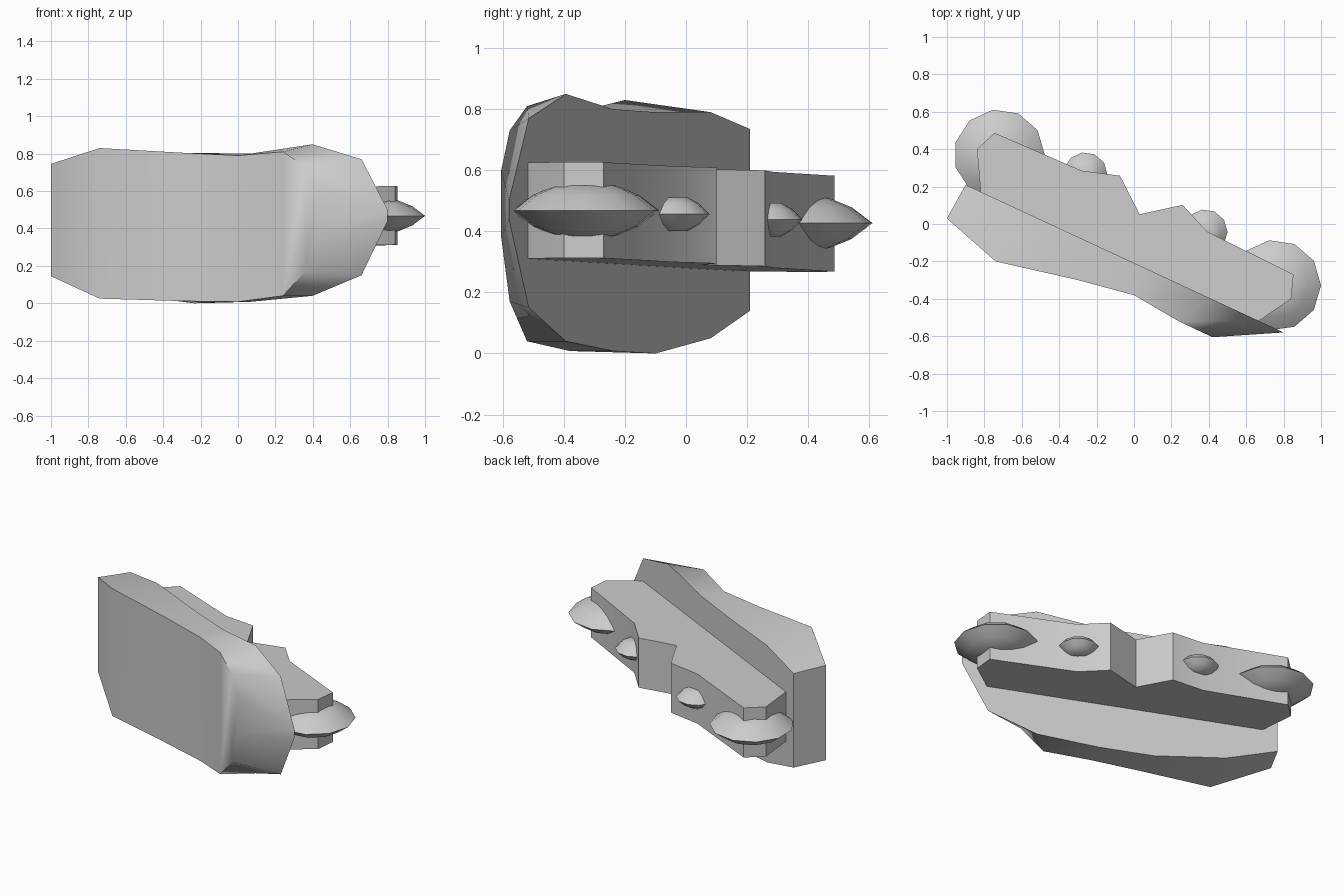
import bpy, bmesh, math

if "Cube" in bpy.data.objects:
    bpy.data.objects.remove(bpy.data.objects["Cube"])

ANG = math.radians(-24.9)          # the whole model is turned about z
C, S = math.cos(ANG), math.sin(ANG)


def turn(u, v, z):
    """Slab axes (u along, v backwards) to world."""
    return (u * C - v * S, u * S + v * C, z)


def strip_mid(x, y):
    """Height of the slightly tilted middle plane of the rear part."""
    return 0.447 + 0.025 * (x * C + y * S)


def finish(name, bm, angle):
    bmesh.ops.recalc_face_normals(bm, faces=bm.faces[:])
    me = bpy.data.meshes.new(name)
    bm.to_mesh(me)
    bm.free()
    ob = bpy.data.objects.new(name, me)
    bpy.context.collection.objects.link(ob)
    bpy.ops.object.select_all(action='DESELECT')
    ob.select_set(True)
    bpy.context.view_layer.objects.active = ob
    bpy.ops.object.shade_smooth_by_angle(angle=math.radians(angle))
    return ob


# Front plate: columns of (front u, front v, top, bottom, back u, back top, back bottom)
BACK_V = -0.189
columns = [
    (-.92, -.394, .745, .145, -.905, .735, .14),
    (-.587, -.493, .83, .025, -.60, .79, .05),
    (-.146, -.398, .805, .012, -.17, .79, .0),
    (.16, -.345, .79, .008, .16, .80, .008),
    (.437, -.371, .81, .04, .527, .85, .04),
    (.57, -.372, .73, .17, .816, .77, .15),
    (.636, -.372, .60, .38, .97, .50, .44),
]
bm = bmesh.new()
rings = []
for fu, fv, ft, fb, bu, bt, bb in columns:
    pts = [(fu, fv, fb), (fu, fv, ft), (bu, BACK_V, bt), (bu, BACK_V, bb)]
    rings.append([bm.verts.new(turn(*p)) for p in pts])
for a, b in zip(rings, rings[1:]):
    for i in range(4):
        j = (i + 1) % 4
        bm.faces.new((a[i], a[j], b[j], b[i]))
bm.faces.new(rings[0])
bm.faces.new(rings[-1])
finish("front_plate", bm, 40)

# Rear bar: plan outline extruded about the tilted middle plane
outline = [(-.815, .12), (-.84, .40), (-.745, .487), (-.28, .285), (-.075, .258),
           (.03, .052), (.26, .102), (.39, -.04), (.853, -.27), (.84, -.40),
           (.68, -.51), (.60, -.55)]
bm = bmesh.new()
low = [bm.verts.new((x, y, strip_mid(x, y) - .157)) for x, y in outline]
high = [bm.verts.new((x, y, strip_mid(x, y) + .157)) for x, y in outline]
for i in range(len(outline)):
    j = (i + 1) % len(outline)
    bm.faces.new((low[i], low[j], high[j], high[i]))
bm.faces.new(low)
bm.faces.new(high)
finish("rear_bar", bm, 40)


# Lens-shaped discs set into the bar
def disc(name, x, y, r, half, sides=11):
    bm = bmesh.new()
    zc = strip_mid(x, y)
    profile = [(.40, -1), (.72, -.62), (1, 0), (.72, .62), (.40, 1)]
    loops = []
    for pr, pz in profile:
        loops.append([bm.verts.new((x + r * pr * math.cos(2 * math.pi * k / sides),
                                    y + r * pr * math.sin(2 * math.pi * k / sides),
                                    zc + half * pz)) for k in range(sides)])
    for a, b in zip(loops, loops[1:]):
        for i in range(sides):
            j = (i + 1) % sides
            bm.faces.new((a[i], a[j], b[j], b[i]))
    bm.faces.new(loops[0])
    bm.faces.new(loops[-1])
    finish(name, bm, 50)


disc("large_disc_left", -.72, .37, .243, .083)
disc("small_disc_left", -.26, .265, .118, .055)
disc("small_disc_right", .38, -.042, .12, .055)
disc("large_disc_right", .757, -.328, .243, .083)
